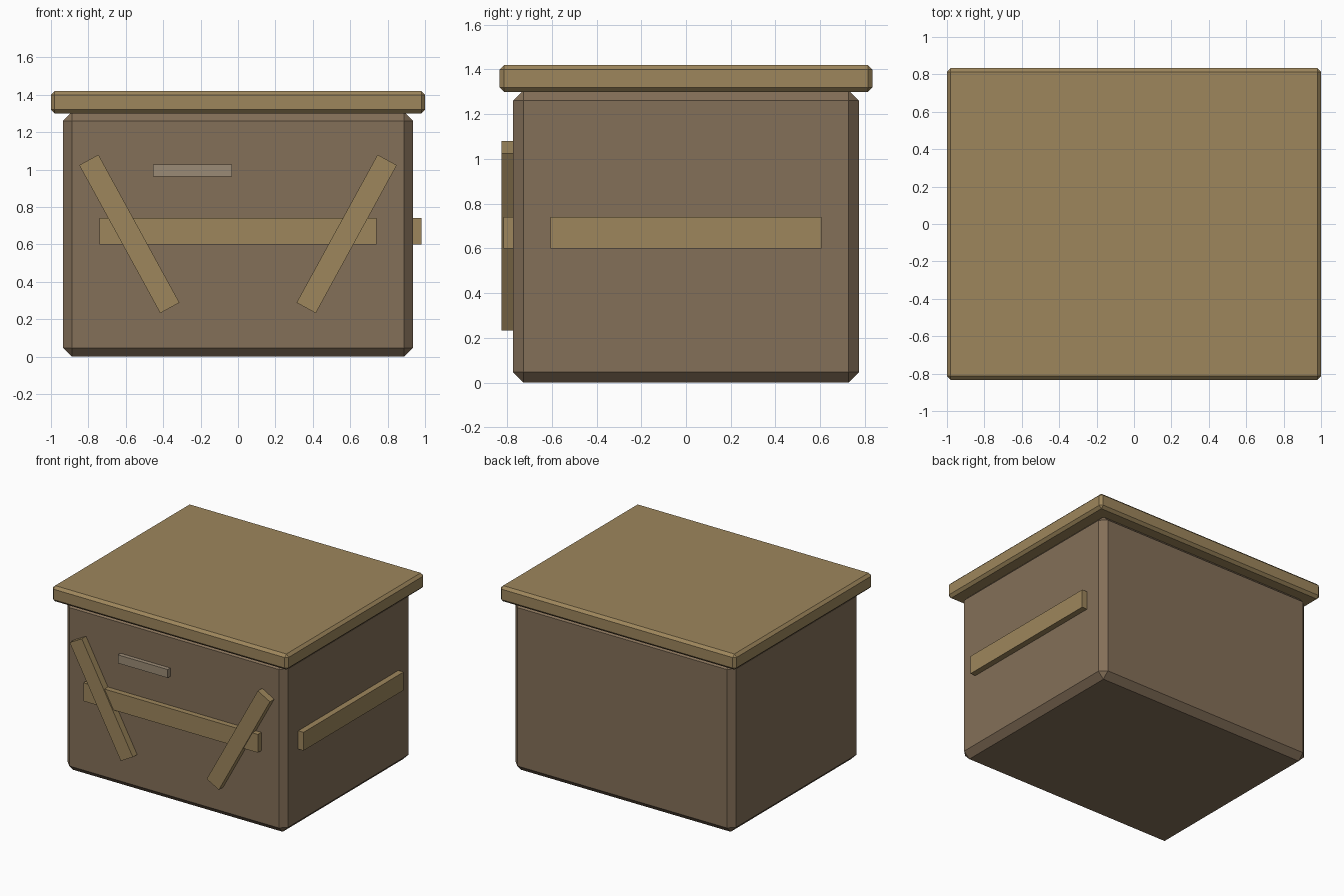
import bpy, bmesh
from math import radians
from mathutils import Matrix, Vector

if "Cube" in bpy.data.objects:
    bpy.data.objects.remove(bpy.data.objects["Cube"])


def material(name, color):
    m = bpy.data.materials.new(name)
    m.diffuse_color = (*color, 1)
    m.use_nodes = True
    m.node_tree.nodes["Principled BSDF"].inputs["Base Color"].default_value = m.diffuse_color
    return m


dark_wood = material("dark_wood", (0.23, 0.16, 0.098))
light_wood = material("light_wood", (0.34, 0.24, 0.107))
pale_metal = material("pale_metal", (0.33, 0.26, 0.18))


def box(name, lo, hi, mat, chamfer=0.0, tilt=0.0):
    """Box between two corners, with optional chamfer and tilt about y."""
    lo, hi = Vector(lo), Vector(hi)
    bm = bmesh.new()
    bmesh.ops.create_cube(bm, size=1, matrix=Matrix.Diagonal((*(hi - lo), 1)))
    if chamfer:
        bmesh.ops.bevel(bm, geom=bm.edges[:], offset=chamfer, segments=1,
                        affect='EDGES', profile=0.5)
    mesh = bpy.data.meshes.new(name)
    bm.to_mesh(mesh)
    bm.free()
    mesh.materials.append(mat)
    ob = bpy.data.objects.new(name, mesh)
    ob.location = (lo + hi) / 2
    ob.rotation_euler.y = radians(tilt)
    bpy.context.collection.objects.link(ob)
    return ob


# Chest body and overhanging lid
box("body", (-0.935, -0.774, 0), (0.935, 0.774, 1.308), dark_wood, 0.047)
box("lid", (-1, -0.834, 1.30), (1, 0.834, 1.42), light_wood, 0.02)

# Horizontal planks on the front and the right side
box("front_plank", (-0.74, -0.816, 0.60), (0.74, -0.77, 0.74), light_wood)
box("side_plank", (0.93, -0.606, 0.60), (0.98, 0.606, 0.74), light_wood)

# Slanted planks crossing the front plank, mirrored left and right
for side, s in (("left", -1), ("right", 1)):
    cx, cz, w, h = s * 0.581, 0.656, 0.117, 0.902
    box(side + "_slanted_plank", (cx - w / 2, -0.826, cz - h / 2),
        (cx + w / 2, -0.77, cz + h / 2), light_wood, tilt=s * 28.7)

# Small pale plate above the front plank
box("front_plate", (-0.455, -0.806, 0.963), (-0.032, -0.77, 1.027), pale_metal)
